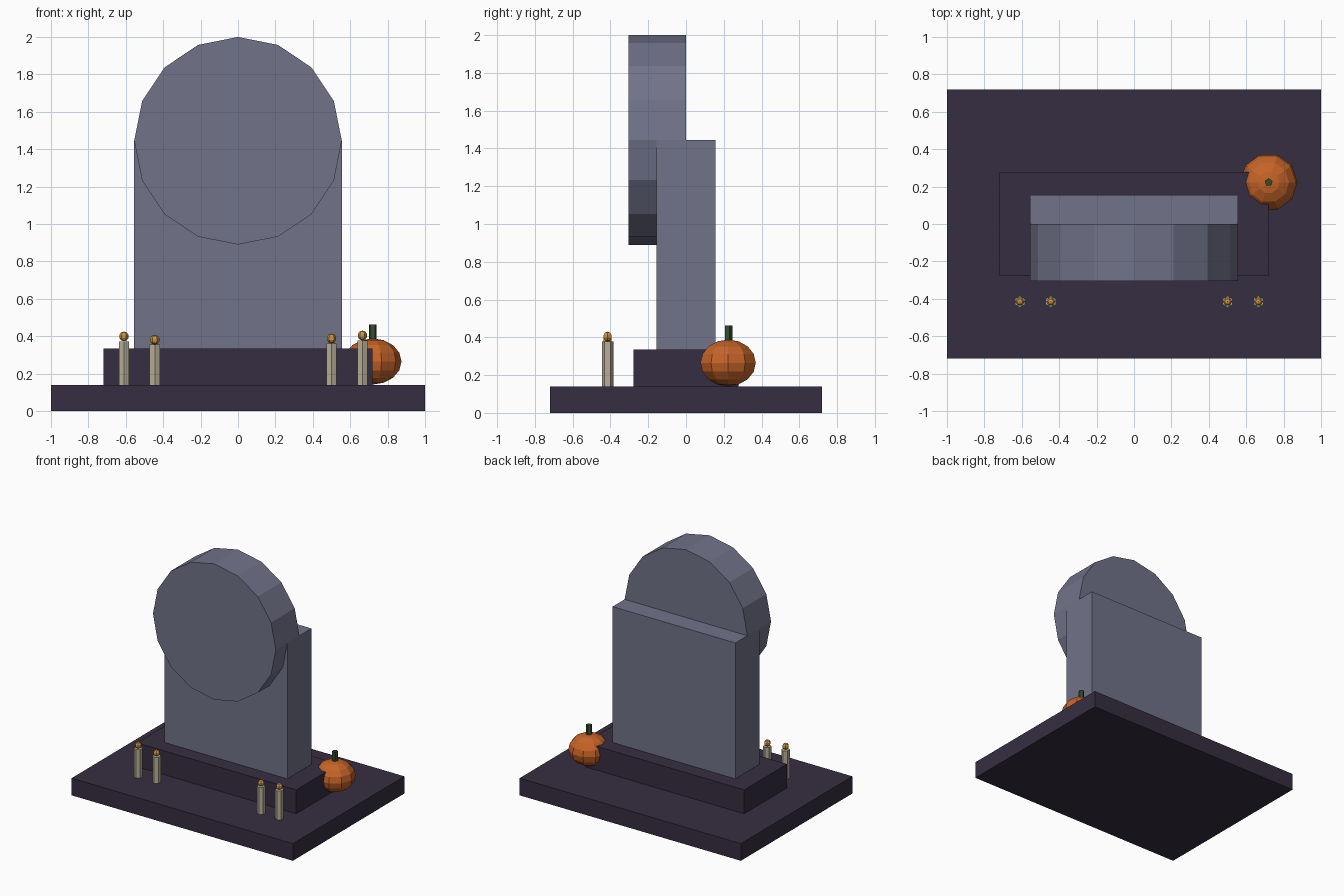
import bpy
import math

cube = bpy.data.objects.get("Cube")
if cube:
    bpy.data.objects.remove(cube, do_unlink=True)


def material(name, r, g, b):
    m = bpy.data.materials.new(name)
    m.use_nodes = True
    m.diffuse_color = (r, g, b, 1)
    bsdf = next(n for n in m.node_tree.nodes if n.type == 'BSDF_PRINCIPLED')
    bsdf.inputs["Base Color"].default_value = (r, g, b, 1)
    return m


def finish(name, mat):
    ob = bpy.context.object
    ob.name = name
    ob.data.materials.append(mat)
    return ob


def box(name, mat, half_x, y0, y1, z0, z1):
    bpy.ops.mesh.primitive_cube_add(size=1, location=(0, (y0 + y1) / 2, (z0 + z1) / 2))
    ob = finish(name, mat)
    ob.scale = (2 * half_x, y1 - y0, z1 - z0)
    return ob


def post(name, mat, sides, radius, x, y, z0, z1):
    bpy.ops.mesh.primitive_cylinder_add(vertices=sides, radius=radius, depth=z1 - z0,
                                        location=(x, y, (z0 + z1) / 2))
    return finish(name, mat)


def ball(name, mat, segments, rings, radius, squash, location):
    # A corner of the ball points along y
    bpy.ops.mesh.primitive_uv_sphere_add(segments=segments, ring_count=rings, radius=radius,
                                         location=location, rotation=(0, 0, math.pi / 2))
    ob = finish(name, mat)
    ob.scale.z = squash
    return ob


dark_stone = material("dark purple stone", 0.037, 0.027, 0.053)
grey_stone = material("blue grey stone", 0.165, 0.17, 0.25)
wax = material("candle wax", 0.48, 0.43, 0.31)
flame = material("flame amber", 0.62, 0.30, 0.06)
orange = material("pumpkin orange", 0.56, 0.125, 0.02)
green = material("stem green", 0.035, 0.075, 0.03)

# Stepped base
base_top = 0.14
plinth_top = 0.335
box("base", dark_stone, 1, -0.72, 0.72, 0, base_top)
box("plinth", dark_stone, 0.72, -0.277, 0.277, base_top, plinth_top)

# Headstone slab with a round disc set into its front
radius = 0.555
centre_z = 2 - radius
box("headstone_slab", grey_stone, radius, -0.155, 0.155, plinth_top, centre_z)
bpy.ops.mesh.primitive_cylinder_add(vertices=16, radius=radius, depth=0.305,
                                    location=(0, -0.1525, centre_z),
                                    rotation=(math.pi / 2, 0, 0))
finish("headstone_disc", grey_stone)

# Candles
for i, (x, top) in enumerate([(-0.61, 0.373), (-0.445, 0.355), (0.5, 0.362), (0.665, 0.378)], 1):
    post(f"candle_{i}", wax, 6, 0.031, x, -0.415, base_top, top)
    ball(f"candle_flame_{i}", flame, 6, 5, 0.026, 1, (x, -0.415, top + 0.026))

# Pumpkin
px, py = 0.72, 0.223
ball("pumpkin", orange, 10, 8, 0.154, 0.8, (px, py, 0.265))
post("pumpkin_stem", green, 5, 0.022, px, py, 0.37, 0.463)
